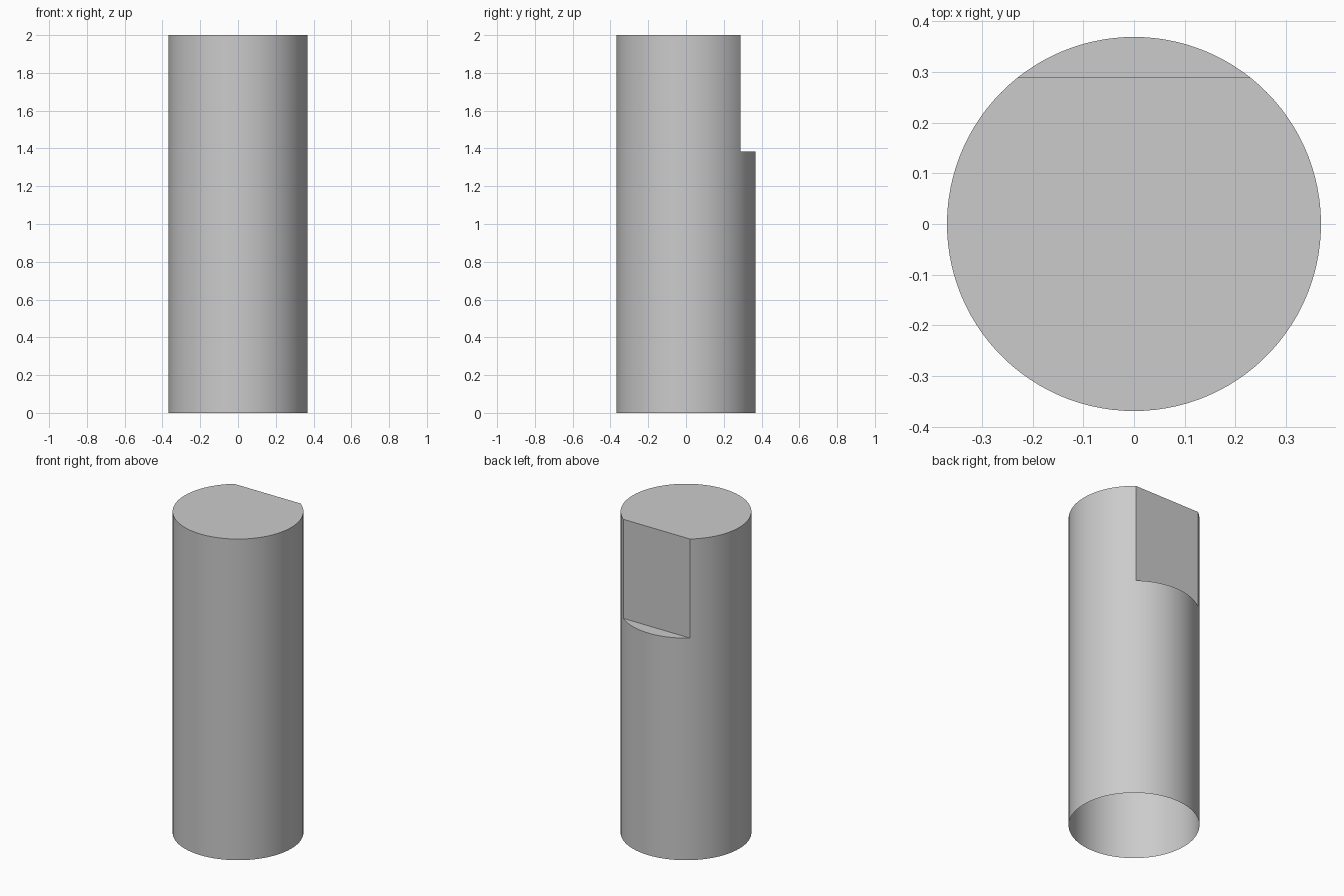
import bpy
import bmesh
import math

cube = bpy.data.objects.get("Cube")
if cube:
    bpy.data.objects.remove(cube, do_unlink=True)

RADIUS = 0.369
HEIGHT = 2.0
FLAT_Y = 0.289      # distance of the milled flat from the axis
STEP_Z = 1.383      # height where the flat begins
MAIN_STEPS, BACK_STEPS = 84, 24

grey = bpy.data.materials.new("plain_grey")
grey.use_nodes = True
colour = (0.6, 0.6, 0.6, 1.0)
grey.diffuse_color = colour
grey.node_tree.nodes["Principled BSDF"].inputs["Base Color"].default_value = colour


def arc(start, end, steps):
    """Points along the circle, both ends included."""
    angles = [start + (end - start) * i / steps for i in range(steps + 1)]
    return [(RADIUS * math.cos(a), RADIUS * math.sin(a)) for a in angles]


# The back arc lies behind the flat, the main arc is the rest of the circle
right_end = math.asin(FLAT_Y / RADIUS)
left_end = math.pi - right_end
back_arc = arc(right_end, left_end, BACK_STEPS)
main_arc = arc(left_end, right_end + math.tau, MAIN_STEPS)
ring = back_arc + main_arc[1:-1]

bm = bmesh.new()


def add_level(points, z):
    return [bm.verts.new((x, y, z)) for x, y in points]


def add_wall(low, high):
    for i in range(len(low) - 1):
        bm.faces.new((low[i], low[i + 1], high[i + 1], high[i]))


# Full round lower wall, open underneath
bottom = add_level(ring, 0)
step = add_level(ring, STEP_Z)
add_wall(bottom + bottom[:1], step + step[:1])

# Upper wall, top cap, flat and ledge
step_main = step[BACK_STEPS:] + step[:1]
top = add_level(main_arc, HEIGHT)
add_wall(step_main, top)
bm.faces.new(top)
bm.faces.new((step[0], step[BACK_STEPS], top[0], top[-1]))
bm.faces.new(step[:BACK_STEPS + 1])
bm.normal_update()

mesh = bpy.data.meshes.new("shaft_with_flat")
bm.to_mesh(mesh)
bm.free()
mesh.materials.append(grey)
shaft = bpy.data.objects.new("shaft_with_flat", mesh)
bpy.context.collection.objects.link(shaft)

# Smooth round wall with crisp rims
bpy.ops.object.select_all(action="DESELECT")
shaft.select_set(True)
bpy.context.view_layer.objects.active = shaft
bpy.ops.object.shade_smooth_by_angle(angle=math.radians(30))
